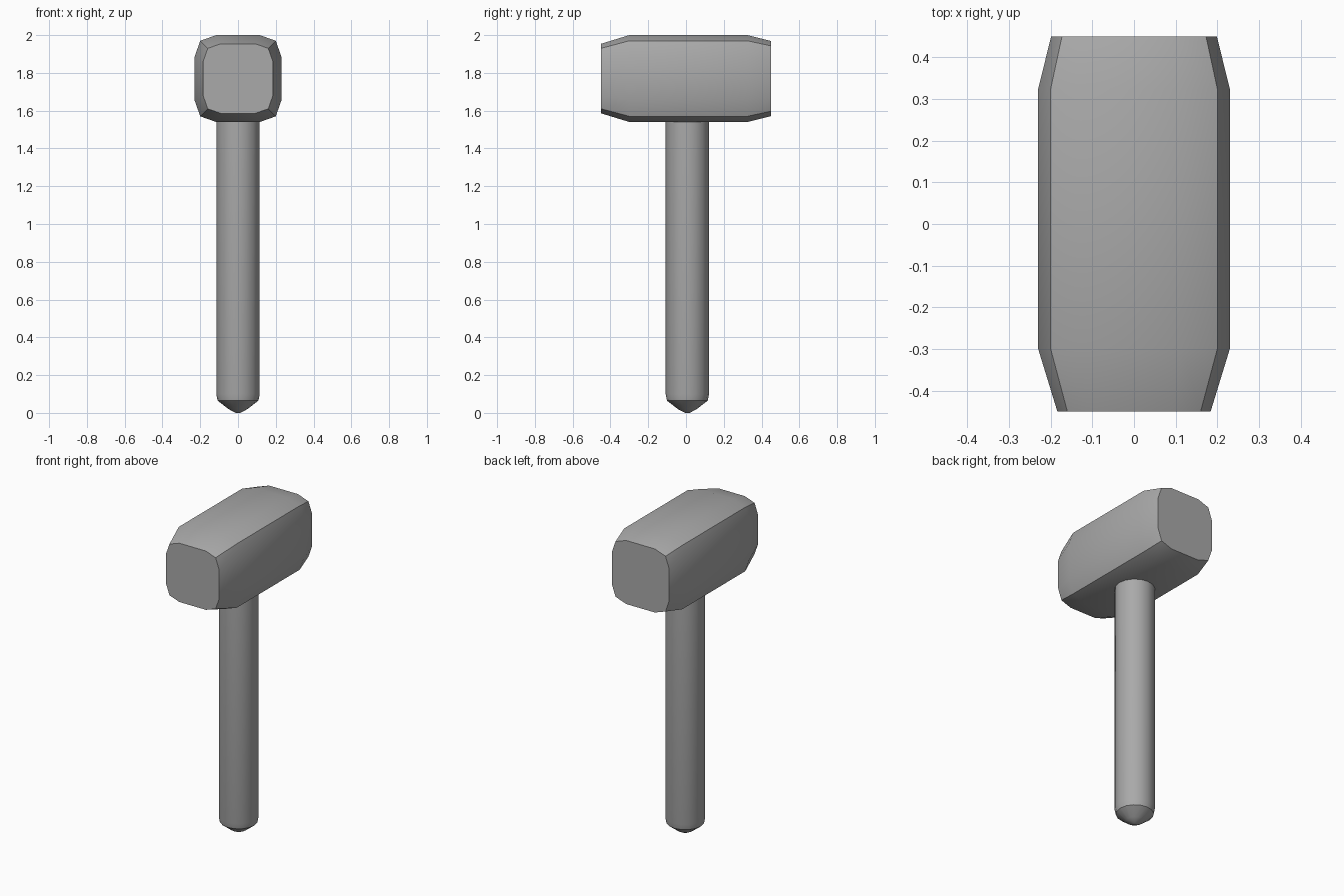
import bpy
import bmesh
from math import cos, sin, pi, radians

cube = bpy.data.objects.get("Cube")
if cube:
    bpy.data.objects.remove(cube, do_unlink=True)

grey = bpy.data.materials.new("plain_grey")
grey.use_nodes = True
colour = (0.4, 0.4, 0.4, 1)
grey.diffuse_color = colour
grey.node_tree.nodes["Principled BSDF"].inputs["Base Color"].default_value = colour


def loft(name, rings):
    """Skin a list of equal-length point rings and cap both ends."""
    bm = bmesh.new()
    loops = [[bm.verts.new(p) for p in ring] for ring in rings]
    count = len(loops[0])
    for low, high in zip(loops, loops[1:]):
        for i in range(count):
            j = (i + 1) % count
            bm.faces.new((low[i], low[j], high[j], high[i]))
    bm.faces.new(loops[0])
    bm.faces.new(loops[-1])
    bmesh.ops.recalc_face_normals(bm, faces=bm.faces)
    mesh = bpy.data.meshes.new(name)
    bm.to_mesh(mesh)
    bm.free()
    mesh.materials.append(grey)
    obj = bpy.data.objects.new(name, mesh)
    bpy.context.collection.objects.link(obj)
    bpy.ops.object.select_all(action="DESELECT")
    obj.select_set(True)
    bpy.context.view_layer.objects.active = obj
    bpy.ops.object.shade_smooth_by_angle(angle=radians(32))
    return obj


# Hammer head: a square section with bevelled corners, tapered at both ends
quarter = [(0.23, 0.115), (0.2, 0.2), (0.115, 0.23)]
section = []
for turn in range(4):
    for x, z in quarter:
        for _ in range(turn):
            x, z = -z, x
        section.append((x, z))

HEAD_Z = 1.77
stations = [(-0.45, 0.8), (-0.3, 1), (0.325, 1), (0.45, 0.865)]
loft("hammer_head", [[(x * s, y, HEAD_Z + z * s) for x, z in section]
                     for y, s in stations])

# Handle: a round shaft with a blunt rounded butt
SIDES = 16
HANDLE_Y = 0.007
profile = [(0.012, 0), (0.05, 0.02), (0.108, 0.065), (0.115, 0.1), (0.115, 1.6)]
angles = [2 * pi * i / SIDES for i in range(SIDES)]
loft("handle", [[(r * cos(a), HANDLE_Y + r * sin(a), z) for a in angles]
                for r, z in profile])
